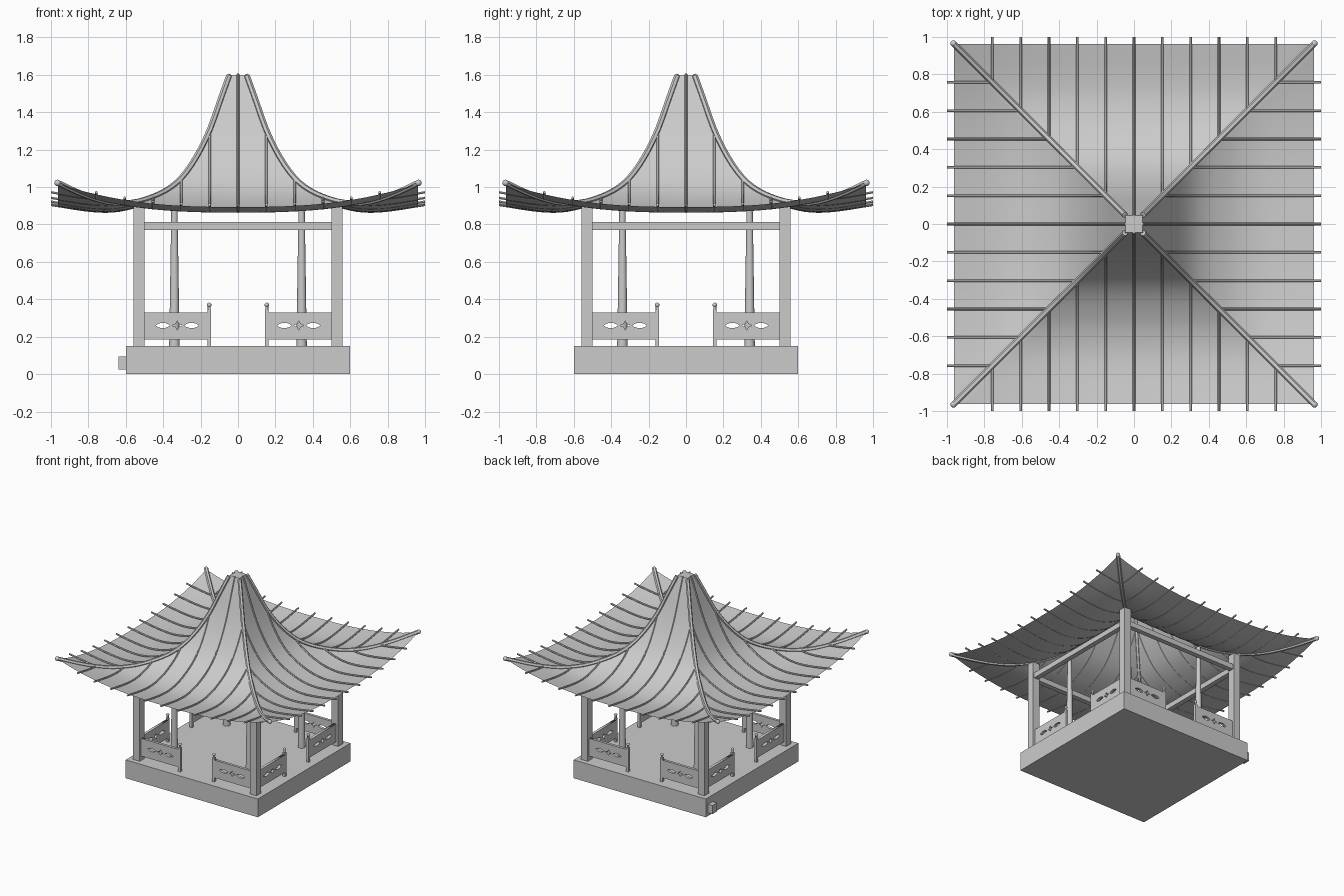
import bpy, bmesh, math
from mathutils import Matrix, Vector

if "Cube" in bpy.data.objects:
    bpy.data.objects.remove(bpy.data.objects["Cube"])

stone = bpy.data.materials.new("plain grey")
stone.diffuse_color = (0.6, 0.6, 0.6, 1)
stone.use_nodes = True
stone.node_tree.nodes["Principled BSDF"].inputs["Base Color"].default_value = stone.diffuse_color
QUARTERS = [Matrix.Rotation(k * math.pi / 2, 4, 'Z') for k in range(4)]


def add_mesh(name, mesh, matrix=Matrix(), smooth=False):
    mesh.materials.clear()
    mesh.materials.append(stone)
    if smooth:
        mesh.shade_smooth()
        mesh.set_sharp_from_angle(angle=math.radians(40))
    ob = bpy.data.objects.new(name, mesh)
    ob.matrix_world = matrix
    bpy.context.collection.objects.link(ob)
    return ob


def from_bmesh(name, bm, matrix=Matrix(), smooth=False):
    mesh = bpy.data.meshes.new(name)
    bm.to_mesh(mesh)
    bm.free()
    return add_mesh(name, mesh, matrix, smooth)


def box(name, lo, hi, matrix=Matrix()):
    lo, hi = Vector(lo), Vector(hi)
    bm = bmesh.new()
    bmesh.ops.create_cube(bm, size=1, matrix=Matrix.Translation((lo + hi) / 2)
                          @ Matrix.Diagonal((*(hi - lo), 1)))
    return from_bmesh(name, bm, matrix)


def cone(name, r1, r2, z1, z2, x, y, matrix=Matrix()):
    bm = bmesh.new()
    bmesh.ops.create_cone(bm, cap_ends=True, segments=16, radius1=r1, radius2=r2, depth=z2 - z1,
                          matrix=Matrix.Translation((x, y, (z1 + z2) / 2)))
    return from_bmesh(name, bm, matrix, True)


def ball(name, r, pos, matrix=Matrix()):
    bm = bmesh.new()
    bmesh.ops.create_uvsphere(bm, u_segments=12, v_segments=8, radius=r,
                              matrix=Matrix.Translation(pos))
    return from_bmesh(name, bm, matrix, True)


def curve_mesh(name, paths, cyclic=False, **settings):
    """Poly splines turned into a mesh (tubes or a filled plate)."""
    cu = bpy.data.curves.new(name, 'CURVE')
    for key, val in settings.items():
        setattr(cu, key, val)
    for path in paths:
        sp = cu.splines.new('POLY')
        sp.points.add(len(path) - 1)
        for p, co in zip(sp.points, path):
            p.co = (*co, 1)
        sp.use_cyclic_u = cyclic
    ob = bpy.data.objects.new(name, cu)
    bpy.context.collection.objects.link(ob)
    dg = bpy.context.evaluated_depsgraph_get()
    mesh = bpy.data.meshes.new_from_object(ob.evaluated_get(dg))
    bpy.data.objects.remove(ob)
    return mesh


# Roof profile: height against distance from the centre, plus corner upturn
PROFILE = [(0.045, 1.6), (0.09, 1.475), (0.15, 1.305), (0.22, 1.16), (0.3, 1.042), (0.38, 0.97),
           (0.48, 0.915), (0.57, 0.882), (0.68, 0.864), (0.8, 0.869), (0.96, 0.893), (1.02, 0.903)]


def slope(i):
    a, b = PROFILE[max(i - 1, 0)], PROFILE[min(i + 1, len(PROFILE) - 1)]
    return (b[1] - a[1]) / (b[0] - a[0])


def roof_z(d, t):
    i = 0
    while i < len(PROFILE) - 2 and d > PROFILE[i + 1][0]:
        i += 1
    (x0, z0), (x1, z1) = PROFILE[i], PROFILE[i + 1]
    h = x1 - x0
    u = (d - x0) / h
    z = ((2*u**3 - 3*u**2 + 1) * z0 + (u**3 - 2*u**2 + u) * h * slope(i)
         + (3*u**2 - 2*u**3) * z1 + (u**3 - u**2) * h * slope(i + 1))
    return z + 0.125 * (abs(t) / 0.96) ** 2.6


TOP, EAVE = 0.045, 0.962


def steps(a, b, n):
    return [a + (b - a) * i / n for i in range(n + 1)]


# Roof skin: four curved panels and a small flat top
bm = bmesh.new()
for q in QUARTERS:
    rows = [[bm.verts.new(q @ Vector((s * d, -d, roof_z(d, s * d)))) for s in steps(-1, 1, 28)]
            for d in steps(TOP, EAVE, 36)]
    for a, b in zip(rows, rows[1:]):
        for j in range(28):
            bm.faces.new((a[j], b[j], b[j + 1], a[j + 1]))
bm.faces.new([bm.verts.new((x * TOP, y * TOP, 1.6))
              for x, y in ((-1, -1), (1, -1), (1, 1), (-1, 1))])
bmesh.ops.remove_doubles(bm, verts=bm.verts, dist=0.0005)
from_bmesh("roof", bm, smooth=True)

# Roof ribs, eleven per side, poking out past the eave
ribs, hips = [], []
for q in QUARTERS:
    for k in range(-5, 6):
        t = k * 0.1515
        ribs.append([q @ Vector((t, -d, roof_z(d, t) + 0.005))
                     for d in steps(max(abs(t), TOP), 1.0, 26)])
    hips.append([q @ Vector((d, -d, roof_z(d, d) + 0.003)) for d in steps(TOP + 0.003, 0.965, 36)])
tube = dict(dimensions='3D', use_fill_caps=True, bevel_resolution=1)
add_mesh("roof_ribs", curve_mesh("ribs", ribs, bevel_depth=0.007, **tube), smooth=True)
# Hip ridges with round ends
add_mesh("hip_ridges", curve_mesh("hips", hips, bevel_depth=0.016, **tube), smooth=True)
for q in QUARTERS:
    ball("hip_end", 0.017, (0.965, -0.965, roof_z(0.965, 0.965) + 0.002), q)

# Base and side step block
box("base", (-0.6, -0.6, 0), (0.6, 0.6, 0.15))
box("side_block", (-0.64, 0.51, 0.025), (-0.59, 0.57, 0.095))


# Pierced railing panel: outline, two lens holes, one concave star hole
def lens(cx):
    return [(cx + 0.038 * math.cos(a), 0.26 + 0.014 * math.sin(a) * abs(math.sin(a)) ** 0.6, 0)
            for a in steps(0, 2 * math.pi * 15 / 16, 15)]


star = []
for i in range(8):
    a = i * math.pi / 4
    r = 0.011 if i % 2 else 1
    star.append((r * math.cos(a) * (1 if i % 2 else 0.028),
                 0.26 + r * math.sin(a) * (1 if i % 2 else 0.024), 0))
outline = [(-0.18, 0.185, 0), (0.18, 0.185, 0), (0.18, 0.33, 0), (-0.18, 0.33, 0)]
panel = curve_mesh("panel", [outline, lens(-0.077), lens(0.077), star], cyclic=True,
                   dimensions='2D', fill_mode='BOTH', extrude=0.011)

# Everything that repeats on the four sides
for q in QUARTERS:
    box("corner_post", (-0.56, -0.56, 0.15), (-0.5, -0.5, 0.905), q)
    box("beam", (-0.5, -0.55, 0.77), (0.5, -0.51, 0.812), q)
    cone("inner_column", 0.028, 0.015, 0.15, 0.99, -0.34, -0.34, q)
    for side in (-1, 1):
        add_mesh("railing_panel", panel, q @ Matrix.Translation((side * 0.325, -0.53, 0))
                 @ Matrix.Rotation(math.pi / 2, 4, 'X'))
        x = side * 0.154
        box("railing_post", (x - 0.01, -0.541, 0.15), (x + 0.01, -0.519, 0.345), q)
        cone("railing_neck", 0.008, 0.008, 0.34, 0.365, x, -0.53, q)
        ball("railing_knob", 0.012, (x, -0.53, 0.37), q)
